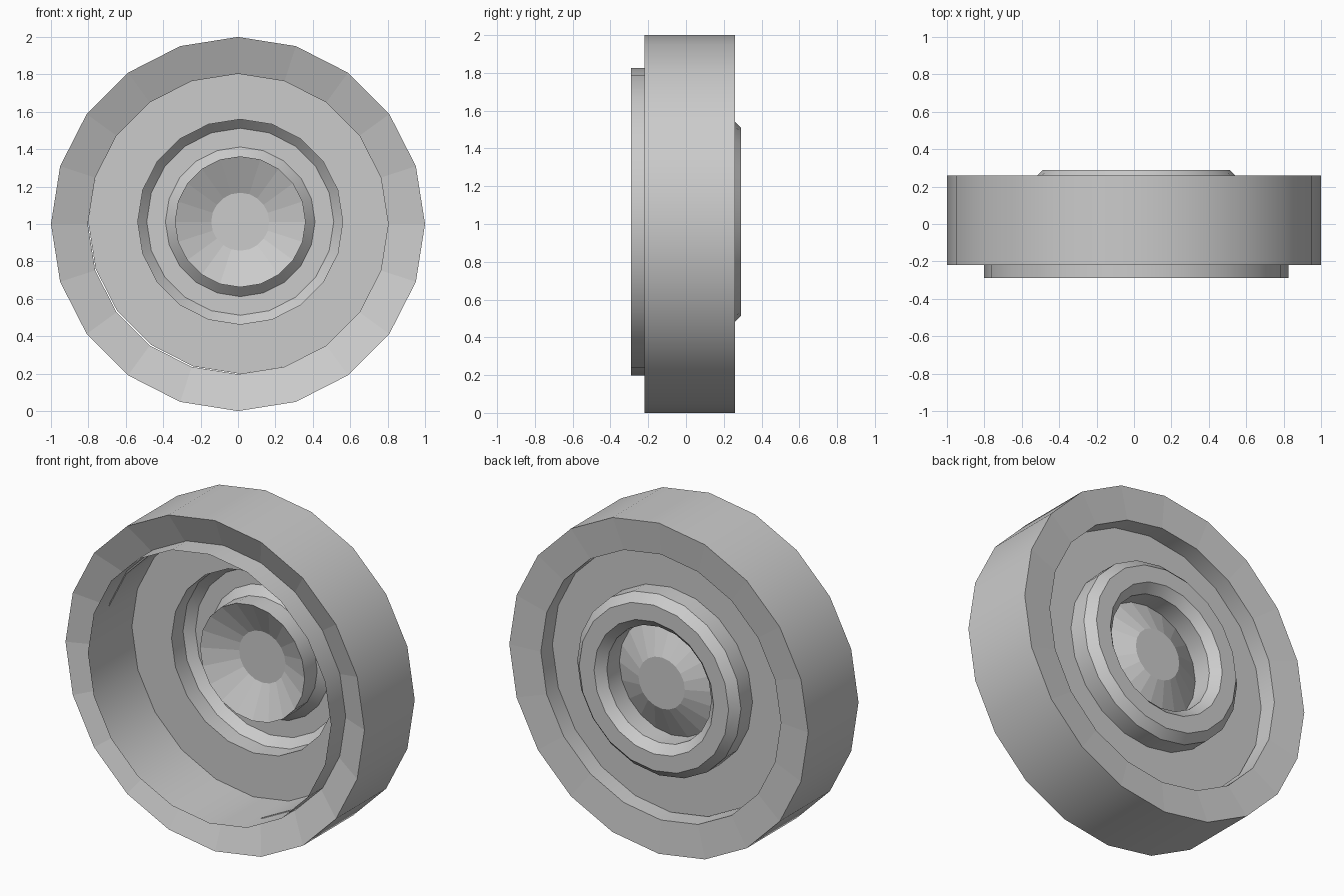
import bpy, bmesh
from math import sin, cos, pi, radians

if "Cube" in bpy.data.objects:
    bpy.data.objects.remove(bpy.data.objects["Cube"])

SIDES = 20


def lathe(name, profile, cx, cz, closed=False, cap=False):
    """Spin (radius, y, smooth_span) points about the y axis."""
    bm = bmesh.new()
    rings = []
    for r, y, _ in profile:
        rings.append([bm.verts.new((cx + r * cos(2 * pi * i / SIDES), y,
                                    cz + r * sin(2 * pi * i / SIDES)))
                      for i in range(SIDES)])
    count = len(rings) if closed else len(rings) - 1
    for k in range(count):
        a, b = rings[k], rings[(k + 1) % len(rings)]
        for i in range(SIDES):
            j = (i + 1) % SIDES
            face = bm.faces.new((a[i], a[j], b[j], b[i]))
            face.smooth = profile[k][2]
    if cap:
        bm.faces.new(rings[-1])
    bmesh.ops.recalc_face_normals(bm, faces=bm.faces)
    # Crisp creases between profile spans
    for e in bm.edges:
        if len(e.link_faces) == 2 and e.calc_face_angle() > radians(30):
            e.smooth = False
    mesh = bpy.data.meshes.new(name)
    bm.to_mesh(mesh)
    bm.free()
    obj = bpy.data.objects.new(name, mesh)
    bpy.context.collection.objects.link(obj)
    return obj


# Tyre: smooth tread, faceted sidewalls dished inwards
lathe("tyre", [
    (1.0, -0.22, True),
    (1.0, 0.26, False),
    (0.803, 0.24, True),
    (0.803, -0.14, False),
], 0, 1, closed=True)

# Rim: thin barrel, back disc, raised hub ring and sunken cup
lathe("rim", [
    (0.813, -0.29, True),
    (0.813, 0.13, False),
    (0.548, 0.13, True),
    (0.548, 0.24, True),
    (0.50, 0.29, False),
    (0.40, 0.29, True),
    (0.35, 0.24, True),
    (0.35, 0.12, False),
    (0.155, 0.215, False),
], 0.012, 1.012, cap=True)
